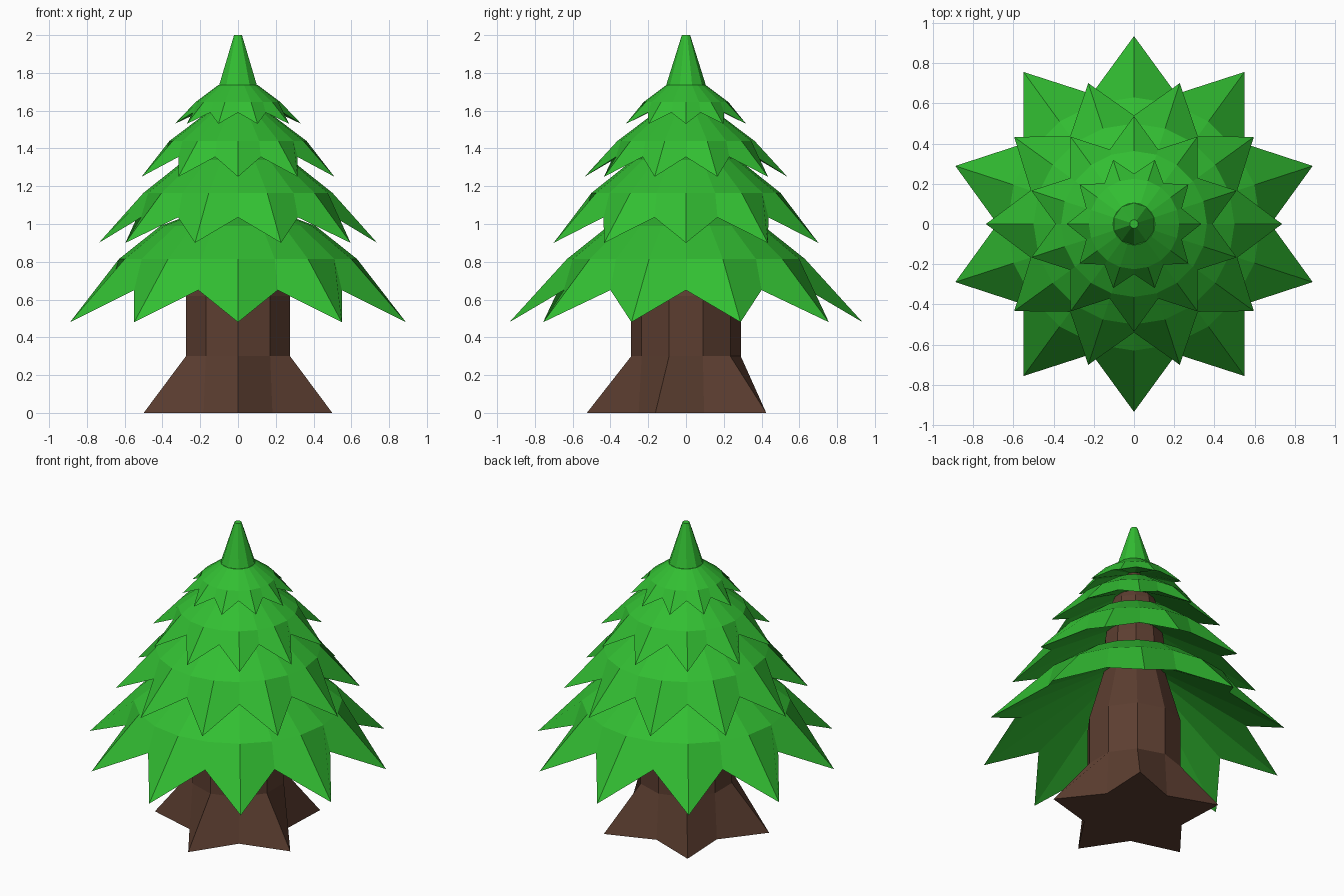
import bpy, bmesh
from math import sin, cos, radians

old = bpy.data.objects.get("Cube")
if old:
    bpy.data.objects.remove(old)


def material(name, rgb):
    m = bpy.data.materials.new(name)
    m.use_nodes = True
    m.diffuse_color = (*rgb, 1)
    m.node_tree.nodes["Principled BSDF"].inputs["Base Color"].default_value = (*rgb, 1)
    return m


green = material("leaf_green", (0.032, 0.515, 0.032))
brown = material("bark_brown", (0.107, 0.048, 0.03))


def loft(name, rings, count, phase, mat):
    """Skin rings of (radius, z) for even and odd corners, and cap both ends."""
    bm = bmesh.new()
    loops = []
    for even, odd in rings:
        loop = []
        for i in range(count):
            r, z = odd if i % 2 else even
            a = radians(phase + 360 * i / count)
            loop.append(bm.verts.new((r * cos(a), r * sin(a), z)))
        loops.append(loop)
    for low, high in zip(loops, loops[1:]):
        for i in range(count):
            j = (i + 1) % count
            bm.faces.new((low[i], low[j], high[j], high[i]))
    bm.faces.new(loops[0][::-1])
    bm.faces.new(loops[-1])
    bmesh.ops.recalc_face_normals(bm, faces=bm.faces)
    mesh = bpy.data.meshes.new(name)
    bm.to_mesh(mesh)
    bm.free()
    mesh.materials.append(mat)
    obj = bpy.data.objects.new(name, mesh)
    bpy.context.collection.objects.link(obj)
    return obj


def even_ring(r, z):
    return ((r, z), (r, z))


# Trunk with a five-pointed root flare, narrowing inside the branches
trunk_profile = [(0.29, 0.3), (0.29, 0.62), (0.19, 0.98), (0.185, 1.2),
                 (0.14, 1.46), (0.05, 1.67), (0.04, 1.72)]
roots = ((0.525, 0), (0.31, 0))
loft("trunk", [roots] + [even_ring(*p) for p in trunk_profile], 10, -90, brown)

# Branch tiers: underside centre, tips, notches, bend, shoulder, top centre
tiers = [
    ((0.18, 0.97), (0.935, 0.48), (0.68, 0.65), (0.63, 0.815), (0.41, 0.99), (0.17, 1.08)),
    ((0.17, 1.25), (0.737, 0.90), (0.54, 1.035), (0.50, 1.165), (0.28, 1.34), (0.14, 1.38)),
    ((0.12, 1.50), (0.537, 1.25), (0.39, 1.355), (0.363, 1.44), (0.17, 1.585), (0.06, 1.62)),
    ((0.04, 1.67), (0.335, 1.53), (0.25, 1.59), (0.225, 1.645), (0.105, 1.735), (0.03, 1.737)),
]
for n, (under, tip, notch, bend, shoulder, top) in enumerate(tiers):
    rings = [even_ring(*under), (tip, notch)]
    rings += [even_ring(*p) for p in (bend, shoulder, top)]
    loft(f"branch_tier_{n + 1}", rings, 20, 0 if n % 2 else 90, green)

# Pointed crown
loft("crown", [even_ring(0.105, 1.735), even_ring(0.022, 2.0)], 10, 90, green)
